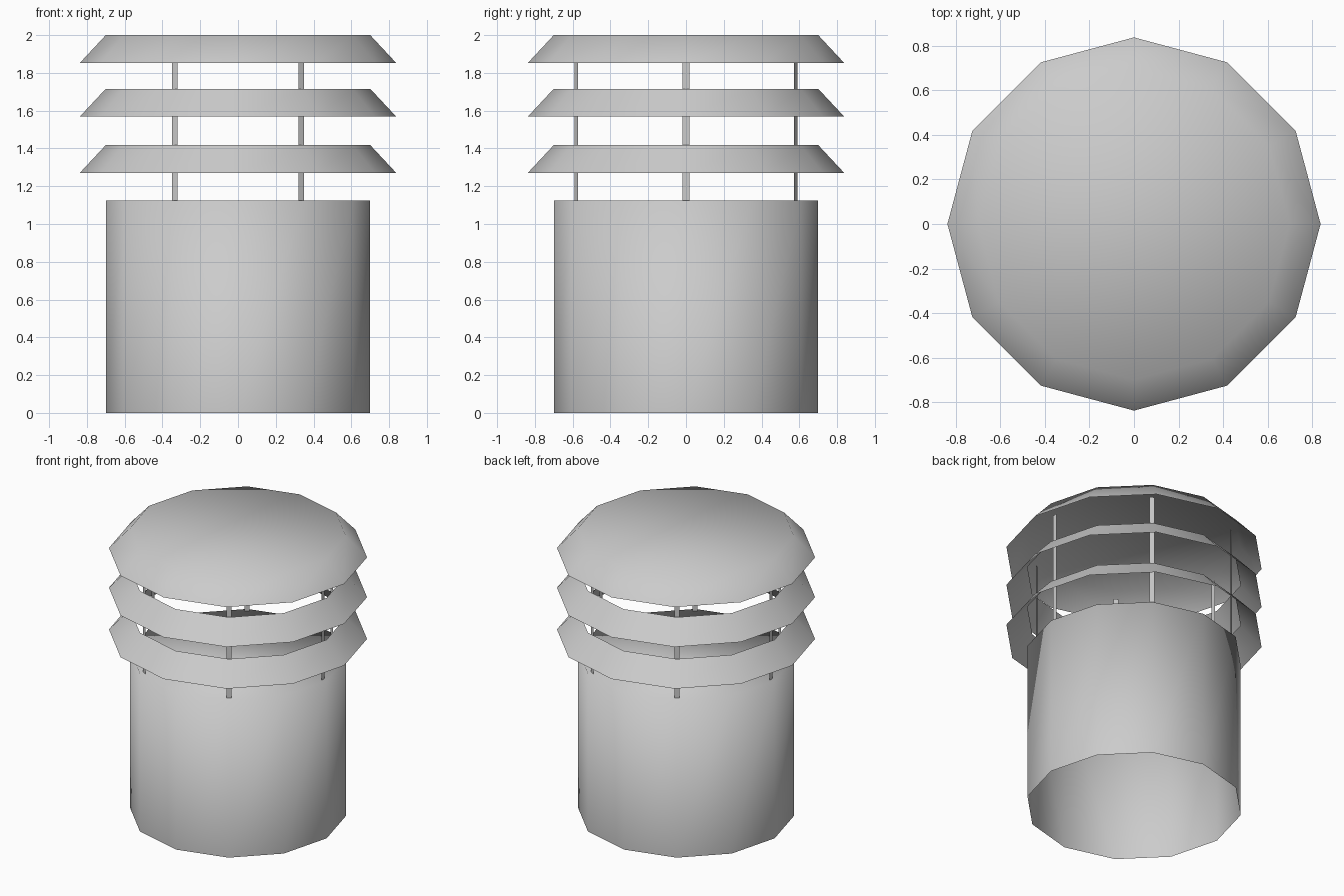
import bpy
import bmesh
from math import cos, sin, radians

SIDES = 12
RIM, FLARE = 0.70, 0.838       # radius of the duct and of the louver skirts
DUCT_TOP, STRUT_TOP = 1.125, 1.925
SKIRT = 0.148                  # height of each louver

cube = bpy.data.objects.get("Cube")
if cube:
    bpy.data.objects.remove(cube, do_unlink=True)

metal = bpy.data.materials.new("grey_metal")
metal.use_nodes = True
colour = (0.6, 0.6, 0.6, 1)
metal.diffuse_color = colour
metal.node_tree.nodes["Principled BSDF"].inputs["Base Color"].default_value = colour


def add_object(name, bm, smooth):
    for face in bm.faces:
        face.smooth = smooth
    mesh = bpy.data.meshes.new(name)
    bm.to_mesh(mesh)
    bm.free()
    mesh.materials.append(metal)
    obj = bpy.data.objects.new(name, mesh)
    bpy.context.collection.objects.link(obj)
    return obj


def ring_points(bm, radius, z):
    step = 360 / SIDES
    return [bm.verts.new((radius * cos(radians(i * step)),
                          radius * sin(radians(i * step)), z)) for i in range(SIDES)]


def shell(name, r_low, z_low, r_high, z_high, lid):
    """Thin twelve-sided skirt, open below, with an optional flat lid."""
    bm = bmesh.new()
    low = ring_points(bm, r_low, z_low)
    high = ring_points(bm, r_high, z_high)
    for i in range(SIDES):
        j = (i + 1) % SIDES
        bm.faces.new((low[i], low[j], high[j], high[i]))
    if lid:
        bm.faces.new(high)
    return add_object(name, bm, True)


# Duct, open at the bottom and closed on top
shell("duct", RIM, 0, RIM, DUCT_TOP, True)

# Two open louvers and the closed roof
for name, z, lid in (("lower_louver", 1.27, False),
                     ("upper_louver", 1.568, False),
                     ("roof", 2 - SKIRT, True)):
    shell(name, FLARE, z, RIM, z + SKIRT, lid)

# Six flat strap struts facing outward
for n in range(6):
    a = radians(n * 60)
    bm = bmesh.new()
    corners = []
    for side, z in ((-1, DUCT_TOP), (1, DUCT_TOP), (1, STRUT_TOP), (-1, STRUT_TOP)):
        t = side * 0.0175
        corners.append(bm.verts.new((0.67 * cos(a) - t * sin(a),
                                     0.67 * sin(a) + t * cos(a), z)))
    bm.faces.new(corners)
    add_object(f"strut_{n + 1}", bm, False)
